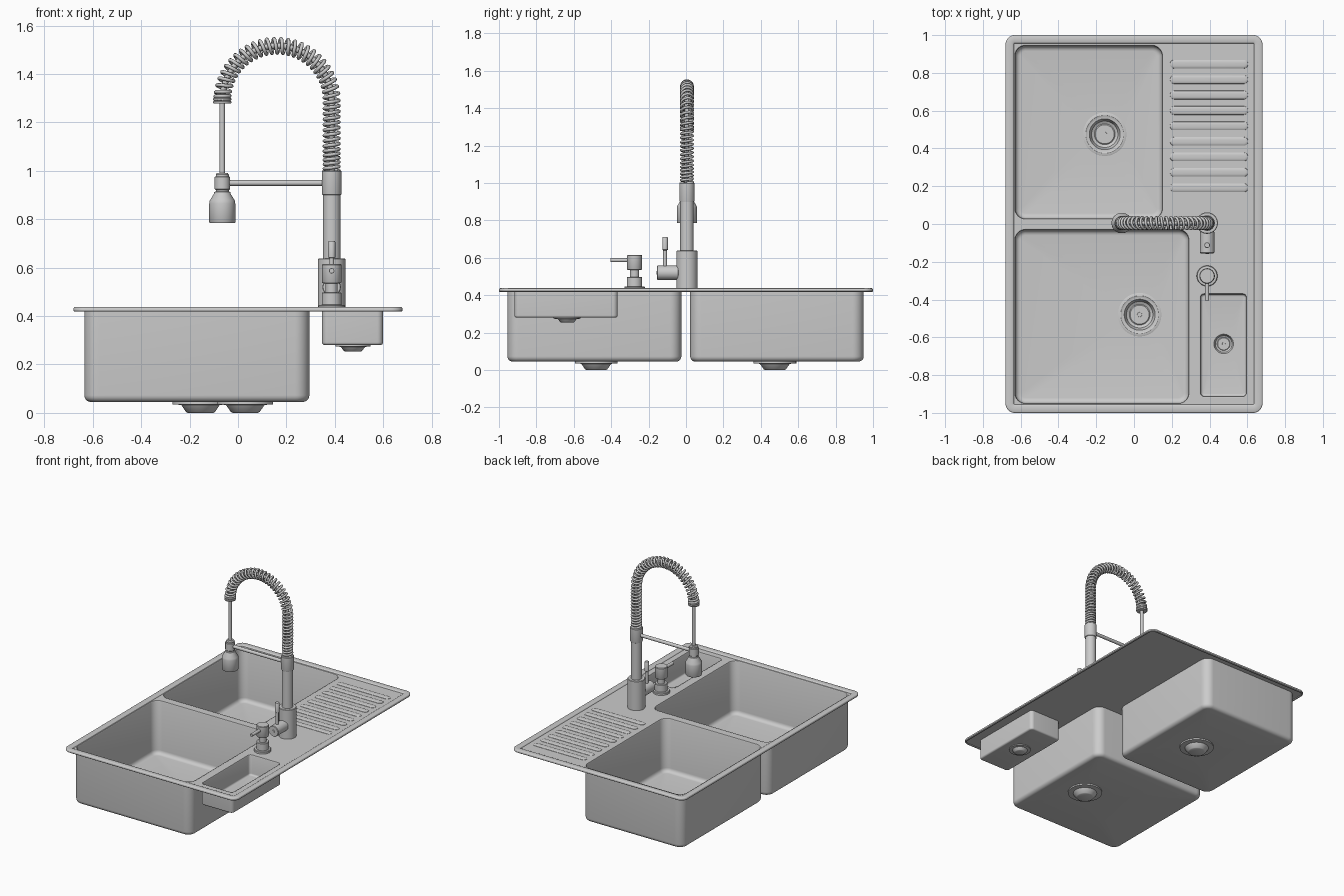
import bpy, bmesh, math
from mathutils import Vector

if "Cube" in bpy.data.objects:
    bpy.data.objects.remove(bpy.data.objects["Cube"])

DECK = 0.43          # top of the recessed deck
FX, FY = 0.387, 0.005  # tap position


def finish(name, bm, angle=35):
    bmesh.ops.recalc_face_normals(bm, faces=bm.faces)
    me = bpy.data.meshes.new(name)
    bm.to_mesh(me)
    bm.free()
    me.shade_smooth()
    me.set_sharp_from_angle(angle=math.radians(angle))
    ob = bpy.data.objects.new(name, me)
    bpy.context.collection.objects.link(ob)
    return ob


def rrect(box, inset, r, z, n=8):
    """Ring of a rounded rectangle, starting at the +x side."""
    x0, x1, y0, y1 = box[0] + inset, box[1] - inset, box[2] + inset, box[3] - inset
    r = max(r - inset, 0.003)
    corners = [(x1 - r, y1 - r), (x0 + r, y1 - r), (x0 + r, y0 + r), (x1 - r, y0 + r)]
    pts = []
    for k, (cx, cy) in enumerate(corners):
        for i in range(n + 1):
            a = math.pi / 2 * (k + i / n)
            pts.append((cx + r * math.cos(a), cy + r * math.sin(a), z))
    return pts


def circle(cx, cy, r, z, n=36):
    return [(cx + r * math.cos(math.tau * (i + .5) / n),
             cy + r * math.sin(math.tau * (i + .5) / n), z) for i in range(n)]


def loft(name, rings, closed=False):
    """Skin a stack of equal rings; closed joins last to first, else the ends are capped."""
    bm = bmesh.new()
    vs = [[bm.verts.new(p) for p in ring] for ring in rings]
    n = len(vs[0])
    pairs = list(zip(vs, vs[1:])) + ([(vs[-1], vs[0])] if closed else [])
    for a, b in pairs:
        for i in range(n):
            j = (i + 1) % n
            bm.faces.new((a[i], a[j], b[j], b[i]))
    if not closed:
        bm.faces.new(vs[0])
        bm.faces.new(vs[-1])
    return finish(name, bm)


def lathe(name, profile, loc, direction=(0, 0, 1), n=40):
    """Revolve (radius, height) points around an axis through loc."""
    rings = [circle(0, 0, max(r, 0.0005), h, n) for r, h in profile]
    ob = loft(name, rings)
    q = Vector(direction).to_track_quat('Z', 'Y')
    ob.data.transform(q.to_matrix().to_4x4())
    ob.location = loc
    return ob


def cyl(name, r, h, loc, direction=(0, 0, 1), b=0.003, n=40):
    return lathe(name, [(r - b, 0), (r, b), (r, h - b), (r - b, h)], loc, direction, n)


def tube(name, pts, r):
    cu = bpy.data.curves.new(name, 'CURVE')
    cu.dimensions = '3D'
    cu.bevel_depth, cu.bevel_resolution, cu.use_fill_caps = r, 2, True
    sp = cu.splines.new('POLY')
    sp.points.add(len(pts) - 1)
    for p, co in zip(sp.points, pts):
        p.co = (*co, 1)
    return curve_to_mesh(name, cu, 50)


def curve_to_mesh(name, cu, angle):
    tmp = bpy.data.objects.new(name + "_tmp", cu)
    bpy.context.collection.objects.link(tmp)
    dg = bpy.context.evaluated_depsgraph_get()
    me = bpy.data.meshes.new_from_object(tmp.evaluated_get(dg))
    bpy.data.objects.remove(tmp)
    bm = bmesh.new()
    bm.from_mesh(me)
    bmesh.ops.remove_doubles(bm, verts=bm.verts, dist=1e-5)
    return finish(name, bm, angle)


# Bowls: box, corner radius, bottom height, drain centre, drain scale (radius, height)
bowls = {
    "front_bowl": ((-0.635, 0.295, -0.955, -0.025), 0.06, 0.045, (0.03, -0.48), 1, 1),
    "rear_bowl": ((-0.635, 0.155, 0.022, 0.95), 0.06, 0.045, (-0.155, 0.475), 1, 1),
    "small_bowl": ((0.347, 0.60, -0.918, -0.365), 0.025, 0.28, (0.475, -0.635), 0.63, 0.58),
}
for name, (box, r, zb, (dx, dy), sr, sz) in bowls.items():
    t, f = 0.007, 0.028 if sr == 1 else 0.012
    arc = [math.pi / 2 * i / 5 for i in range(6)]
    rings = [rrect(box, 0, r, DECK - 0.003)]
    rings += [rrect(box, f * (1 - math.cos(a)), r, zb + f * (1 - math.sin(a))) for a in arc]
    rings += [circle(dx, dy, 0.09 * sr, zb), circle(dx, dy, 0.09 * sr, zb + t)]
    rings += [rrect(box, t + f * (1 - math.cos(a)), r, zb + t + f * (1 - math.sin(a)))
              for a in reversed(arc)]
    rings += [rrect(box, t, r, DECK - 0.007), rrect(box, 0.004, r, DECK),
              rrect(box, 0, r, DECK + 0.001)]
    loft(name, rings, closed=True)

    # Drain with flange, strainer cup and centre screw
    prof = [(0, 0), (.052, 0), (.06, .004), (.08, .033), (.115, .035), (.115, .054), (.11, .056),
            (.10, .057), (.095, .054), (.082, .054), (.07, .022), (.055, .014), (.05, .018),
            (.013, .018), (.012, .024), (0, .024)]
    lathe(name + "_drain", [(a * sr, b * sz) for a, b in prof], (dx, dy, zb - 0.045 * sz))

# Deck plate with openings for the bowls
cu = bpy.data.curves.new("deck", 'CURVE')
cu.dimensions, cu.fill_mode, cu.extrude = '2D', 'BOTH', 0.003
loops = [rrect((-0.66, 0.66, -0.98, 0.98), 0, 0.03, 0)]
loops += [rrect(b[0], 0.003, b[1], 0) for b in bowls.values()]
for ring in loops:
    sp = cu.splines.new('POLY')
    sp.points.add(len(ring) - 1)
    for p, co in zip(sp.points, ring):
        p.co = (*co, 1)
    sp.use_cyclic_u = True
deck = curve_to_mesh("deck", cu, 35)
deck.location.z = DECK - 0.003

# Raised outer rim
rim = (-0.68, 0.68, -1, 1)
loft("rim", [rrect(rim, i, 0.05, z) for i, z in
             [(.004, .418), (0, .422), (0, .432), (.002, .435), (.006, .437),
              (.036, .437), (.041, .435), (.045, .429), (.045, .424), (.012, .424), (.012, .418)]],
     closed=True)

# Draining board ridges
for k in range(9):
    y = 0.192 + 0.0818 * k
    box = (0.19, 0.605, y - 0.023, y + 0.023)
    loft(f"drain_ridge_{k + 1}", [rrect(box, i, 0.023, DECK + z, 6) for i, z in
                                  [(0, -.001), (.001, .002), (.005, .0045), (.011, .006), (.017, .0065)]])

# Tap body
lathe("tap_body", [(.057, 0), (.057, .205), (.054, .208), (.036, .208), (.036, .47), (.04, .472),
                   (.041, .475), (.041, .568), (.038, .572), (0, .572)], (FX, FY, DECK))
# Side valve and lever
cyl("tap_valve", 0.038, 0.115, (FX, FY - 0.045, 0.52), (0, -1, 0))
cyl("valve_button", 0.01, 0.004, (FX, FY - 0.159, 0.52), (0, -1, 0), 0.001, 16)
lathe("tap_lever", [(.010, 0), (.010, .09), (.015, .093), (.015, .157), (.013, .16)],
      (FX, -0.112, 0.55), n=24)

# Path of the hose: straight riser then a half circle
R, Z0, Z1 = 0.226, 1.0, 1.291
RISE = Z1 - Z0
TOTAL = RISE + math.pi * R


def path(s):
    """Point and outward normal at distance s."""
    if s < RISE:
        return Vector((FX, FY, Z0 + s)), Vector((1, 0, 0))
    a = (s - RISE) / R
    nrm = Vector((math.cos(a), 0, math.sin(a)))
    return Vector((FX - R, FY, Z1)) + nrm * R, nrm


# Spring coil, tighter near both ends
stages = [(0, 0.09, 5), (0.09, RISE, 9), (RISE, TOTAL - 0.03, 26), (TOTAL - 0.03, TOTAL, 2)]
coil = []
for s0, s1, turns in stages:
    for i in range(turns * 16):
        c, nrm = path(s0 + (s1 - s0) * i / (turns * 16))
        w = math.tau * i / 16
        coil.append(c + (nrm * math.cos(w) + Vector((0, 1, 0)) * math.sin(w)) * 0.030)
tube("spring_coil", coil, 0.0075)

# Hose inside the spring, hanging down to the spray head
SX = FX - 2 * R
hose = [path(TOTAL * i / 60)[0] for i in range(61)] + [Vector((SX, FY, 0.97))]
tube("hose", hose, 0.012)
lathe("spring_end", [(.012, 0), (.036, 0), (.038, .004), (.038, .009), (.034, .012), (.038, .015),
                     (.038, .021), (.034, .025), (.012, .025)], (SX, FY, 1.278))

# Spray head and its support arm
lathe("spray_head", [(.04, 0), (.042, .004), (.052, 0), (.054, .003), (.054, .08), (.052, .092),
                     (.035, .12), (.033, .128), (.027, .13), (.027, .2), (.022, .207), (0, .207)],
      (SX, FY, 0.785))
cyl("arm_clip", 0.032, 0.055, (SX, FY, 0.922))
cyl("support_arm", 0.012, 0.40, (SX + 0.02, FY, 0.95), (1, 0, 0), 0.001, 20)

# Soap dispenser
lathe("soap_dispenser", [(.055, 0), (.055, .012), (.052, .016), (.041, .017), (.041, .065),
                         (.038, .068), (.025, .068), (.025, .105), (.038, .106), (.040, .109),
                         (.040, .182), (.037, .186), (0, .186)], (FX, -0.275, DECK))
cyl("soap_spout", 0.011, 0.12, (FX, -0.285, 0.587), (0, -1, 0), 0.001, 20)
